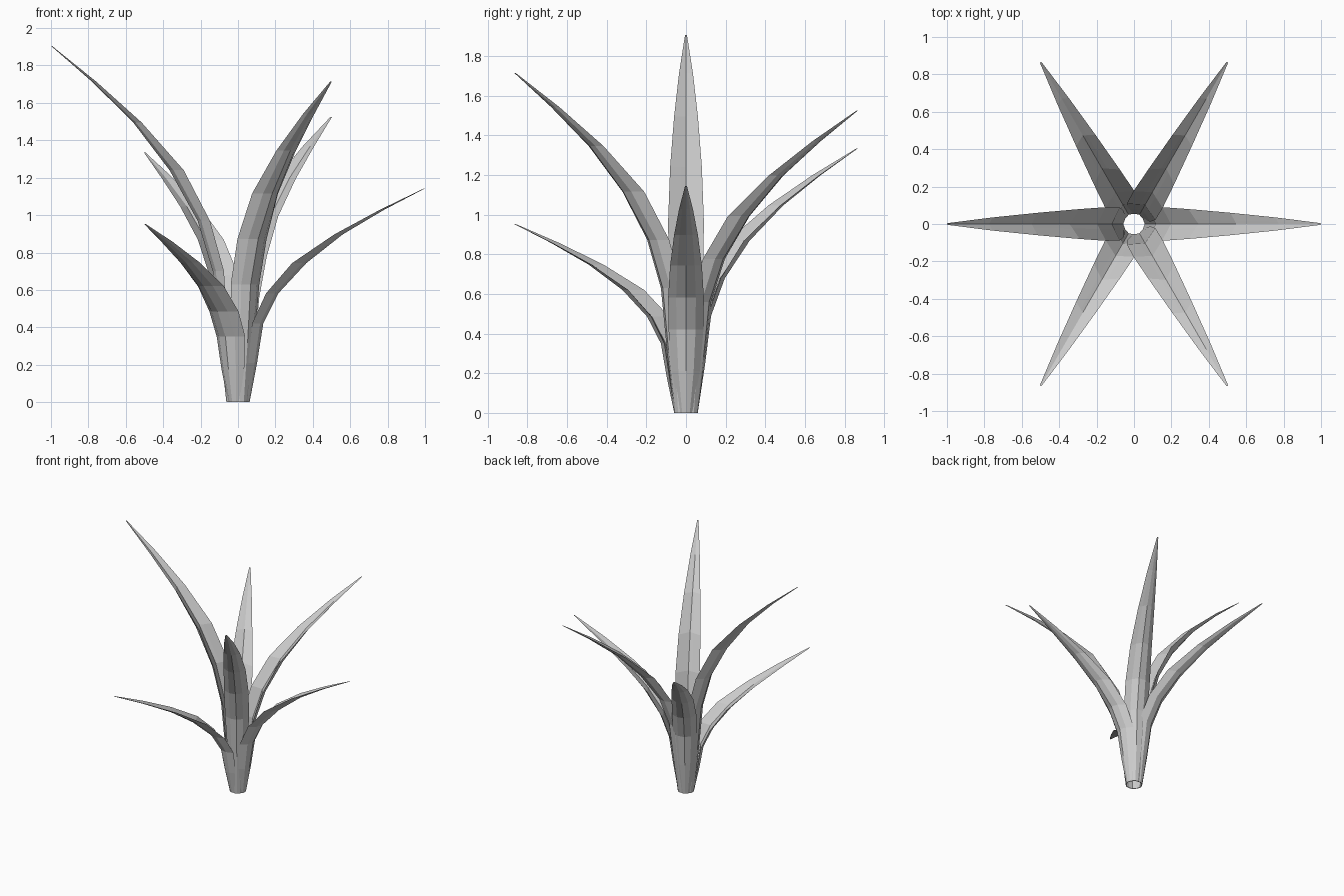
import bpy, bmesh, math

if "Cube" in bpy.data.objects:
    bpy.data.objects.remove(bpy.data.objects["Cube"])

# Full-height blade: (rim radius, keel radius, height, half width) per ring
RINGS = [
    (0.045, 0.062, 0.00, 0.035),
    (0.055, 0.102, 0.35, 0.070),
    (0.075, 0.135, 0.70, 0.088),
    (0.150, 0.216, 0.97, 0.090),
    (0.290, 0.366, 1.24, 0.080),
    (0.515, 0.560, 1.495, 0.060),
    (0.757, 0.780, 1.713, 0.035),
    (0.995, 1.000, 1.905, 0.005),
]
# Trough cross-section: (fraction of half width, fraction of rim-to-keel depth)
SECTION = [(1, 0), (0.55, 0.72), (0, 1), (-0.55, 0.72),
           (-1, 0), (-0.3, 0.5), (0, 0.72), (0.3, 0.5)]


def leaf(name, angle, scale):
    bm = bmesh.new()
    c, s = math.cos(math.radians(angle)), math.sin(math.radians(angle))
    loops = []
    for rim, keel, z, w in RINGS:
        loop = []
        for u, d in SECTION:
            r, t = rim + (keel - rim) * d, u * w
            loop.append(bm.verts.new((r * c - t * s, r * s + t * c, z * scale)))
        loops.append(loop)
    n = len(SECTION)
    for a, b in zip(loops, loops[1:]):
        for i in range(n):
            j = (i + 1) % n
            bm.faces.new((a[i], a[j], b[j], b[i]))
    # Close base and tip
    bm.faces.new(loops[0])
    bm.faces.new(loops[-1])
    bmesh.ops.recalc_face_normals(bm, faces=bm.faces)
    me = bpy.data.meshes.new(name)
    bm.to_mesh(me)
    bm.free()
    bpy.context.collection.objects.link(bpy.data.objects.new(name, me))


# Six leaves around the centre, each with its own height
for k, h in enumerate((0.6, 0.8, 0.7, 1.0, 0.5, 0.9)):
    leaf(f"leaf_{k + 1}", 60 * k, h)
